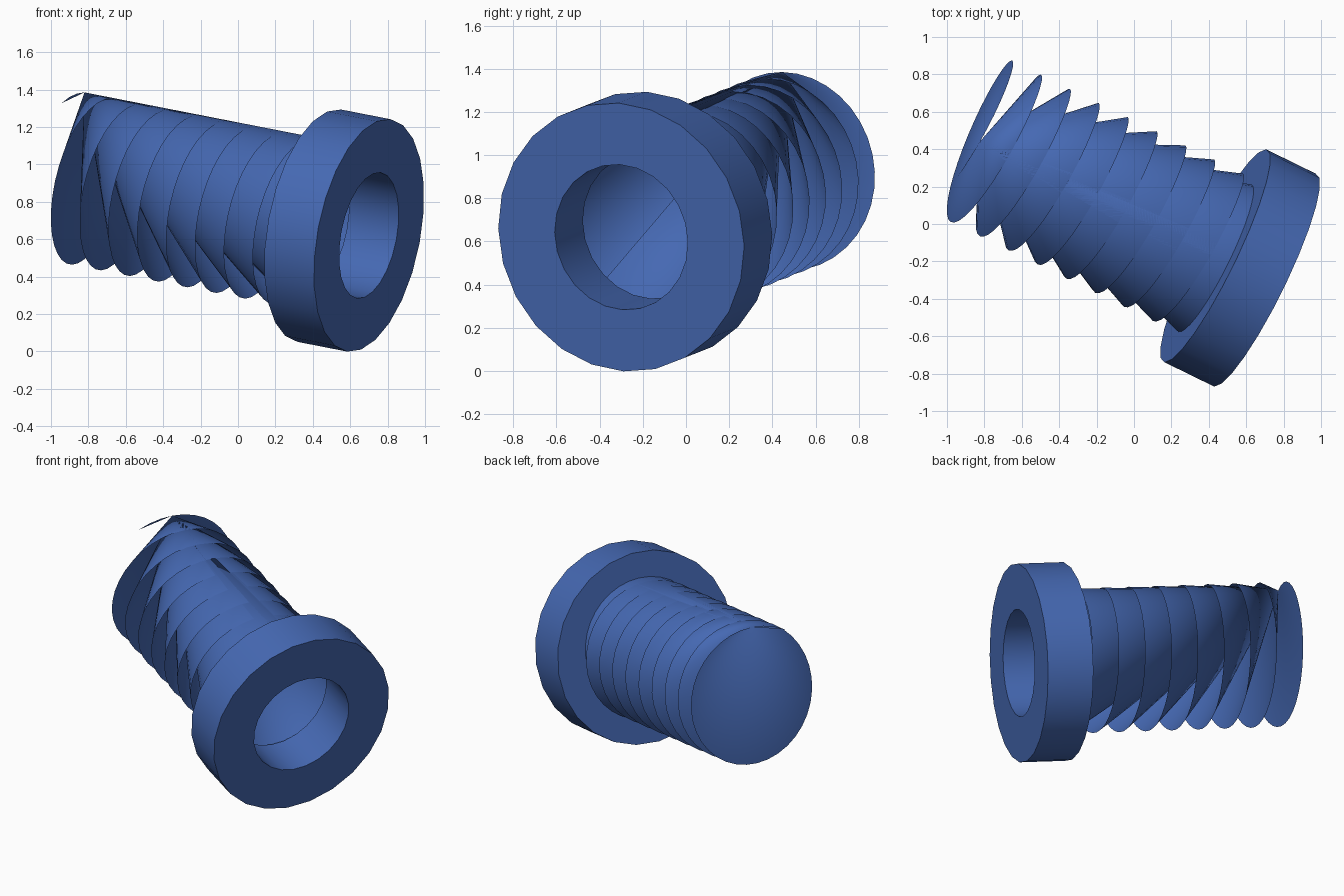
import bpy, bmesh, math
from mathutils import Vector, Matrix

if "Cube" in bpy.data.objects:
    bpy.data.objects.remove(bpy.data.objects["Cube"])

blue = bpy.data.materials.new("blue plastic")
blue.diffuse_color = (0.06, 0.14, 0.45, 1)
blue.use_nodes = True
blue.node_tree.nodes["Principled BSDF"].inputs["Base Color"].default_value = blue.diffuse_color

# Frame of the tilted screw: axis points out of the head's front face
FACE = Vector((0.70, -0.30, 0.62))
AXIS = Vector((0.884, -0.433, -0.173)).normalized()
SIDE = Vector((0, 0, 1)).cross(AXIS).normalized()
UP = AXIS.cross(SIDE).normalized()


def point(depth, radius, angle):
    """Point at a depth behind the head face, angle measured from the top."""
    return FACE - AXIS * depth + (UP * math.cos(angle) + SIDE * math.sin(angle)) * radius


def finish(bm, name, angle):
    mesh = bpy.data.meshes.new(name)
    bm.to_mesh(mesh)
    bm.free()
    mesh.materials.append(blue)
    ob = bpy.data.objects.new(name, mesh)
    bpy.context.collection.objects.link(ob)
    bpy.ops.object.select_all(action='DESELECT')
    ob.select_set(True)
    bpy.context.view_layer.objects.active = ob
    bpy.ops.object.shade_smooth_by_angle(angle=math.radians(angle))
    return ob


# Head: thick ring with a through hole
SIDES = 24
bm = bmesh.new()
profile = [(0, 0.632), (0.30, 0.632), (0.30, 0.342), (0, 0.342)]
loops = [[bm.verts.new(point(d, r, 2 * math.pi * (i + 0.25) / SIDES)) for i in range(SIDES)]
         for d, r in profile]
for k in range(4):
    a, b = loops[k], loops[(k + 1) % 4]
    for i in range(SIDES):
        j = (i + 1) % SIDES
        bm.faces.new((a[i], a[j], b[j], b[i]))
bmesh.ops.recalc_face_normals(bm, faces=bm.faces)
finish(bm, "head_ring", 30)

# Threaded shaft: helical rim with every edge fanned to one tip at the rear top
PITCH, RADIUS, START = 0.1745, 0.46, 1.80
STEPS = 36
bm = bmesh.new()
tip = bm.verts.new(point(START, RADIUS, 0))
first, last = round(-0.07 * STEPS), round(9.6 * STEPS)
prev = None
for i in range(first, last + 1):
    turn = i / STEPS
    if i == 0:
        v = tip
    else:
        v = bm.verts.new(point(START - PITCH * turn, RADIUS, 2 * math.pi * turn))
    if prev and prev is not tip and v is not tip:
        bm.faces.new((tip, v, prev))
    prev = v
# Orient the fan outward, away from the shaft's core
middle = point(0.9, 0, 0)
for f in bm.faces:
    f.normal_update()
    if f.normal.dot(f.calc_center_median() - middle) < 0:
        f.normal_flip()
finish(bm, "threaded_shaft", 40)
